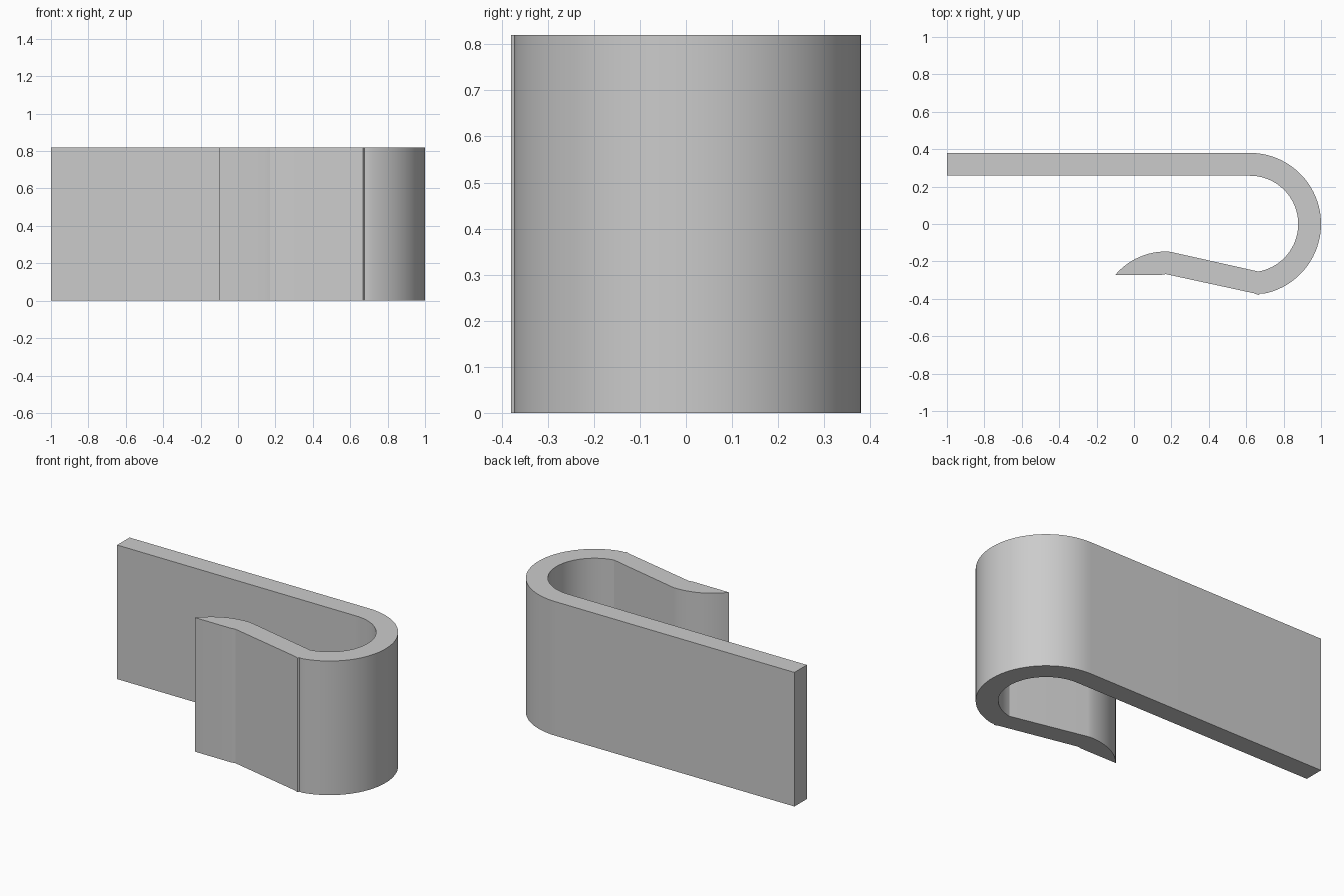
import bpy, bmesh
from math import sin, cos, radians

HEIGHT = 0.82

cube = bpy.data.objects.get("Cube")
if cube:
    bpy.data.objects.remove(cube, do_unlink=True)


def arc(cx, cy, r, start, end, steps):
    """Points along a circular arc, angles in degrees."""
    angles = [radians(start + (end - start) * i / steps) for i in range(steps + 1)]
    return [(cx + r * cos(a), cy + r * sin(a)) for a in angles]


# Outline of the bent strip: back plate, round bend, sprung arm, curved lip
outline = [(-1, 0.26), (-1, 0.38)]
outline += arc(0.62, 0, 0.38, 90, -79, 40)
outline += [(0.675, -0.371), (0.668, -0.38), (0.64, -0.37), (0.17, -0.268),
            (0.14, -0.273)]
outline += arc(0.17, -0.501, 0.354, 139.8, 88, 12)
outline += [(0.2, -0.15)]
outline += arc(0.62, 0, 0.258, -80, 90, 40)

# Raise the outline into a solid clip
bm = bmesh.new()
base = bm.faces.new([bm.verts.new((x, y, 0)) for x, y in outline])
raised = bmesh.ops.extrude_face_region(bm, geom=[base], use_keep_orig=True)
top_verts = [v for v in raised["geom"] if isinstance(v, bmesh.types.BMVert)]
bmesh.ops.translate(bm, vec=(0, 0, HEIGHT), verts=top_verts)
bmesh.ops.recalc_face_normals(bm, faces=bm.faces)
mesh = bpy.data.meshes.new("spring_clip")
bm.to_mesh(mesh)
bm.free()

clip = bpy.data.objects.new("spring_clip", mesh)
bpy.context.collection.objects.link(clip)

# Plain grey
grey = bpy.data.materials.new("plain_grey")
grey.use_nodes = True
colour = (0.6, 0.6, 0.6, 1)
grey.diffuse_color = colour
grey.node_tree.nodes["Principled BSDF"].inputs["Base Color"].default_value = colour
mesh.materials.append(grey)

# Smooth bends with crisp rims
bpy.ops.object.select_all(action="DESELECT")
clip.select_set(True)
bpy.context.view_layer.objects.active = clip
bpy.ops.object.shade_smooth_by_angle(angle=radians(20))
